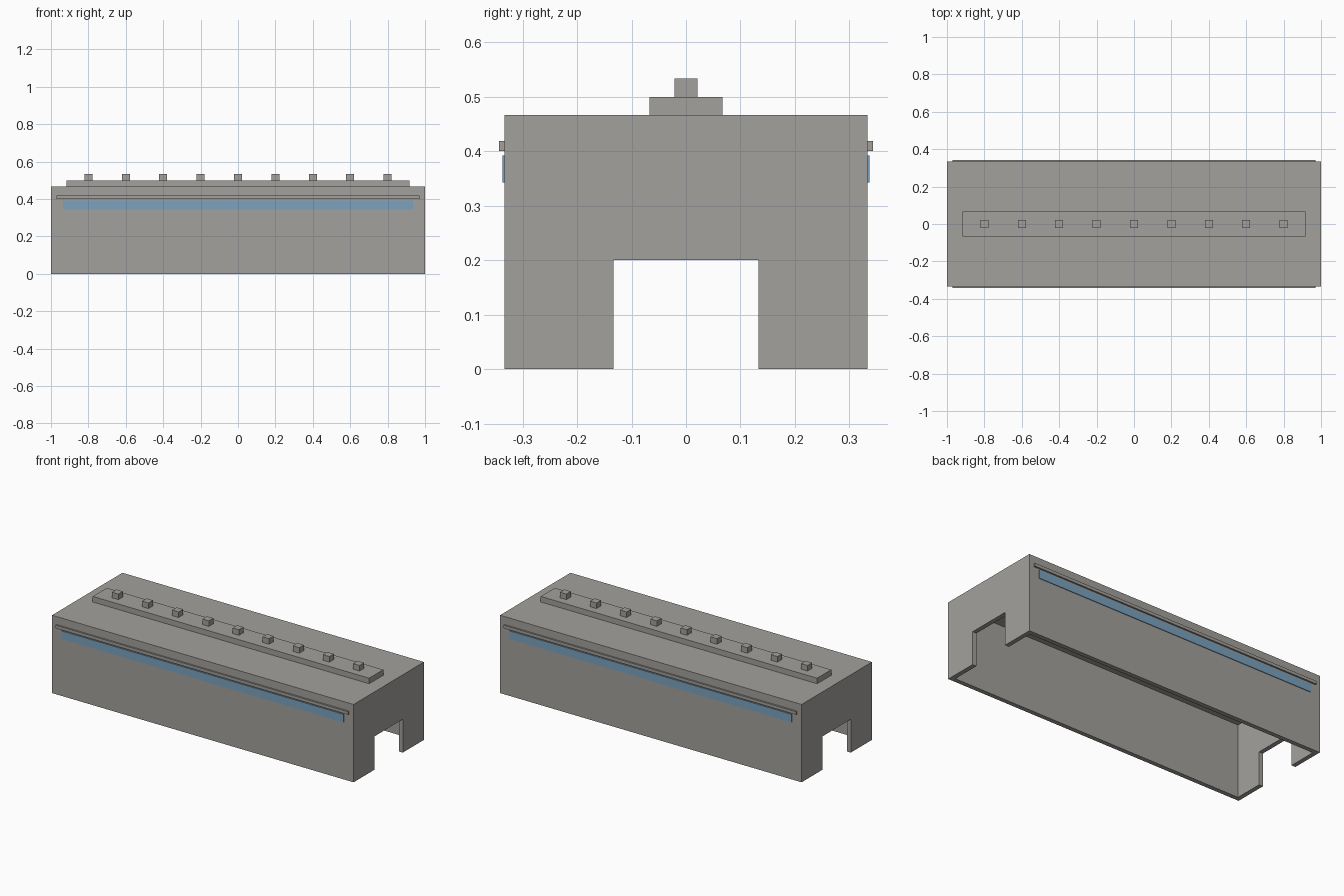
import bpy

if "Cube" in bpy.data.objects:
    bpy.data.objects.remove(bpy.data.objects["Cube"])


def material(name, color):
    mat = bpy.data.materials.new(name)
    mat.diffuse_color = (*color, 1.0)
    mat.use_nodes = True
    mat.node_tree.nodes["Principled BSDF"].inputs["Base Color"].default_value = mat.diffuse_color
    return mat


concrete = material("warm_grey", (0.366, 0.356, 0.332))
glass = material("window_blue", (0.195, 0.361, 0.515))


def box(name, lo, hi, mat=concrete):
    """Axis-aligned box between two opposite corners."""
    center = [(a + b) / 2 for a, b in zip(lo, hi)]
    bpy.ops.mesh.primitive_cube_add(size=1, location=center)
    obj = bpy.context.object
    obj.name = obj.data.name = name
    obj.scale = [b - a for a, b in zip(lo, hi)]
    bpy.ops.object.transform_apply(location=False, rotation=False, scale=True)
    obj.data.materials.append(mat)
    return obj


def cut(target, cutter):
    """Subtract the cutter, then remove it."""
    cutter.hide_render = True
    mod = target.modifiers.new("cut", "BOOLEAN")
    mod.operation = "DIFFERENCE"
    mod.solver = "EXACT"
    mod.object = cutter
    bpy.context.view_layer.objects.active = target
    bpy.ops.object.modifier_apply(modifier=mod.name)
    bpy.data.objects.remove(cutter)


W, H, T = 0.3333, 0.4667, 0.0267   # half width, height, wall thickness

# Hollow hall, open underneath, with a passage through both ends
hall = box("hall_shell", (-1, -W, 0), (1, W, H))
cut(hall, box("cavity_cutter", (-1 + T, -W + T, -0.1), (1 - T, W - T, H - T)))
cut(hall, box("passage_cutter", (-1.1, -0.1333, -0.2), (1.1, 0.1333, 0.2)))

# Long window band and the ledge above it, on both sides
for side, s in (("front", -1), ("back", 1)):
    for name, x, depth, z0, z1, mat in (
            ("window_band", 0.935, 0.004, 0.343, 0.392, glass),
            ("ledge", 0.97, 0.01, 0.401, 0.419, concrete)):
        y0, y1 = sorted((s * (W - 0.005), s * (W + depth)))
        box(f"{side}_{name}", (-x, y0, z0), (x, y1, z1), mat)

# Raised roof ridge with a row of vents
box("roof_ridge", (-0.9167, -0.0667, H), (0.9167, 0.0667, 0.5))
for i in range(9):
    x = -0.8 + 0.2 * i
    box(f"roof_vent_{i + 1}", (x - 0.0213, -0.0213, 0.5), (x + 0.0213, 0.0213, 0.5333))
